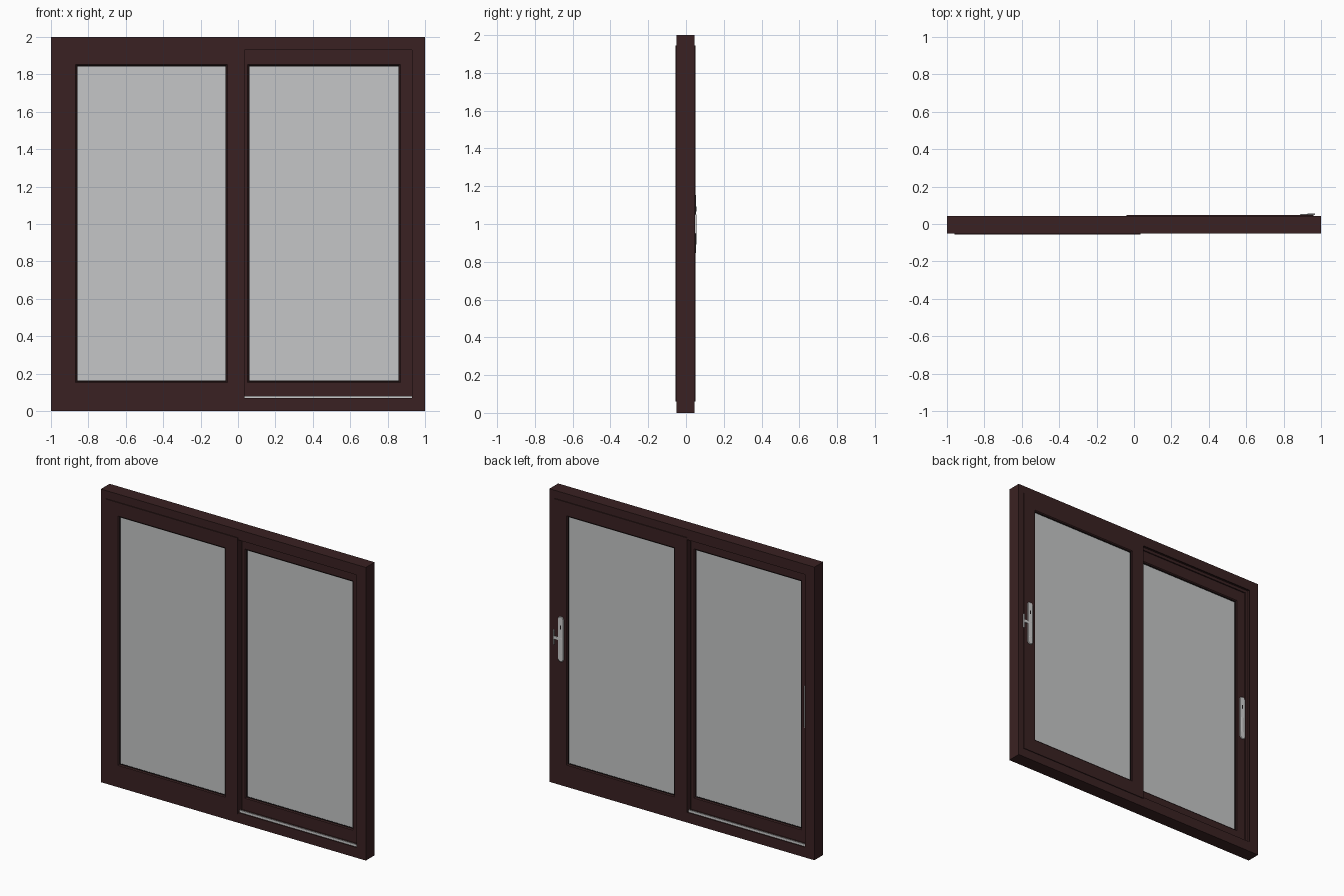
import bpy, bmesh, math
from mathutils import Matrix

if "Cube" in bpy.data.objects:
    bpy.data.objects.remove(bpy.data.objects["Cube"])


def material(name, rgb):
    m = bpy.data.materials.new(name)
    m.diffuse_color = (*rgb, 1)
    m.use_nodes = True
    m.node_tree.nodes["Principled BSDF"].inputs["Base Color"].default_value = m.diffuse_color
    return m


BROWN = material("dark brown", (0.042, 0.0155, 0.016))
GLASS = material("grey glass", (0.56, 0.565, 0.57))
METAL = material("light metal", (0.62, 0.62, 0.62))
BLACK = material("black rubber", (0.008, 0.006, 0.006))


def finish(name, bm, mat):
    bmesh.ops.recalc_face_normals(bm, faces=bm.faces)
    me = bpy.data.meshes.new(name)
    bm.to_mesh(me)
    bm.free()
    me.materials.append(mat)
    ob = bpy.data.objects.new(name, me)
    bpy.context.collection.objects.link(ob)
    return ob


def ring(name, x0, x1, z0, z1, profile, mat):
    """Sweep a closed profile of (inset, y) points around a rectangle with mitred corners."""
    bm = bmesh.new()
    corners = []
    for cx, cz, sx, sz in ((x0, z0, 1, 1), (x1, z0, -1, 1), (x1, z1, -1, -1), (x0, z1, 1, -1)):
        corners.append([bm.verts.new((cx + sx * d, y, cz + sz * d)) for d, y in profile])
    n = len(profile)
    for i in range(4):
        a, b = corners[i], corners[(i + 1) % 4]
        for j in range(n):
            k = (j + 1) % n
            bm.faces.new((a[j], a[k], b[k], b[j]))
    return finish(name, bm, mat)


def box(name, x0, x1, y0, y1, z0, z1, mat, bevel=0):
    bm = bmesh.new()
    m = Matrix.Translation(((x0 + x1) / 2, (y0 + y1) / 2, (z0 + z1) / 2))
    m = m @ Matrix.Diagonal((x1 - x0, y1 - y0, z1 - z0, 1))
    bmesh.ops.create_cube(bm, size=1, matrix=m)
    ob = finish(name, bm, mat)
    if bevel:
        mod = ob.modifiers.new("soft edges", 'BEVEL')
        mod.width = bevel
        mod.segments = 2
    return ob


def rounded_plate(name, x, z, half_w, half_h, y0, y1, mat):
    """Upright plate with half-round ends and a chamfered back face."""
    bm = bmesh.new()
    loops = []
    for y, shrink in ((y0, 0), (y0 + (y1 - y0) * 0.6, 0), (y1, 0.004)):
        r = half_w - shrink
        pts = []
        for i in range(18):
            t = math.pi * (i % 9) / 8 + (math.pi if i >= 9 else 0)
            off = (half_h - half_w) * (1 if i < 9 else -1)
            pts.append(bm.verts.new((x + r * math.cos(t), y, z + off + r * math.sin(t))))
        loops.append(pts)
    for a, b in zip(loops, loops[1:]):
        for i in range(18):
            k = (i + 1) % 18
            bm.faces.new((a[i], a[k], b[k], b[i]))
    bm.faces.new(loops[0])
    bm.faces.new(loops[-1])
    return finish(name, bm, mat)


# outer frame with two track channels
ring("outer_frame", -1, 1, 0, 2, [
    (0, -0.05), (0.07, -0.05), (0.07, -0.043), (0.05, -0.043), (0.05, -0.007), (0.07, -0.007),
    (0.07, 0.001), (0.05, 0.001), (0.05, 0.037), (0.07, 0.037), (0.07, 0.044), (0, 0.044)], BROWN)

# two sliding sashes with glass, gaskets and a rail below each
for side, x0, x1, y0, y1 in (("front", -0.96, 0.035, -0.055, -0.007),
                             ("back", -0.04, 0.96, 0.001, 0.049)):
    ring(side + "_sash", x0, x1, 0.06, 1.945, [
        (0, y0), (0.092, y0), (0.098, y0 + 0.006), (0.098, y1 - 0.006), (0.092, y1), (0, y1)], BROWN)
    yc = (y0 + y1) / 2
    ring(side + "_gasket", x0 + 0.09, x1 - 0.09, 0.15, 1.855, [
        (0, yc - 0.014), (0.012, yc - 0.014), (0.012, yc + 0.014), (0, yc + 0.014)], BLACK)
    box(side + "_glass", x0 + 0.095, x1 - 0.095, yc - 0.011, yc + 0.011, 0.155, 1.85, GLASS)
    box(side + "_rail", -0.95, 0.95, yc - 0.004, yc + 0.004, 0.05, 0.081, METAL)

# handle plates on the inner face of each sash
for side, x, y in (("front", -0.91, -0.007), ("back", 0.91, 0.049)):
    rounded_plate(side + "_handle_plate", x, 1.0, 0.022, 0.155, y - 0.002, y + 0.005, METAL)
    rounded_plate(side + "_finger_grip", x, 0.95, 0.011, 0.06, y + 0.003, y + 0.0056, METAL)
    rounded_plate(side + "_keyhole", x, 1.08, 0.006, 0.016, y + 0.003, y + 0.0056, BLACK)

# latch lever beside the back handle
box("latch_arm", 0.925, 0.965, 0.049, 0.055, 0.99, 1.01, METAL, 0.002)
box("latch_lever", 0.957, 0.967, 0.047, 0.056, 0.95, 1.05, METAL, 0.002)
